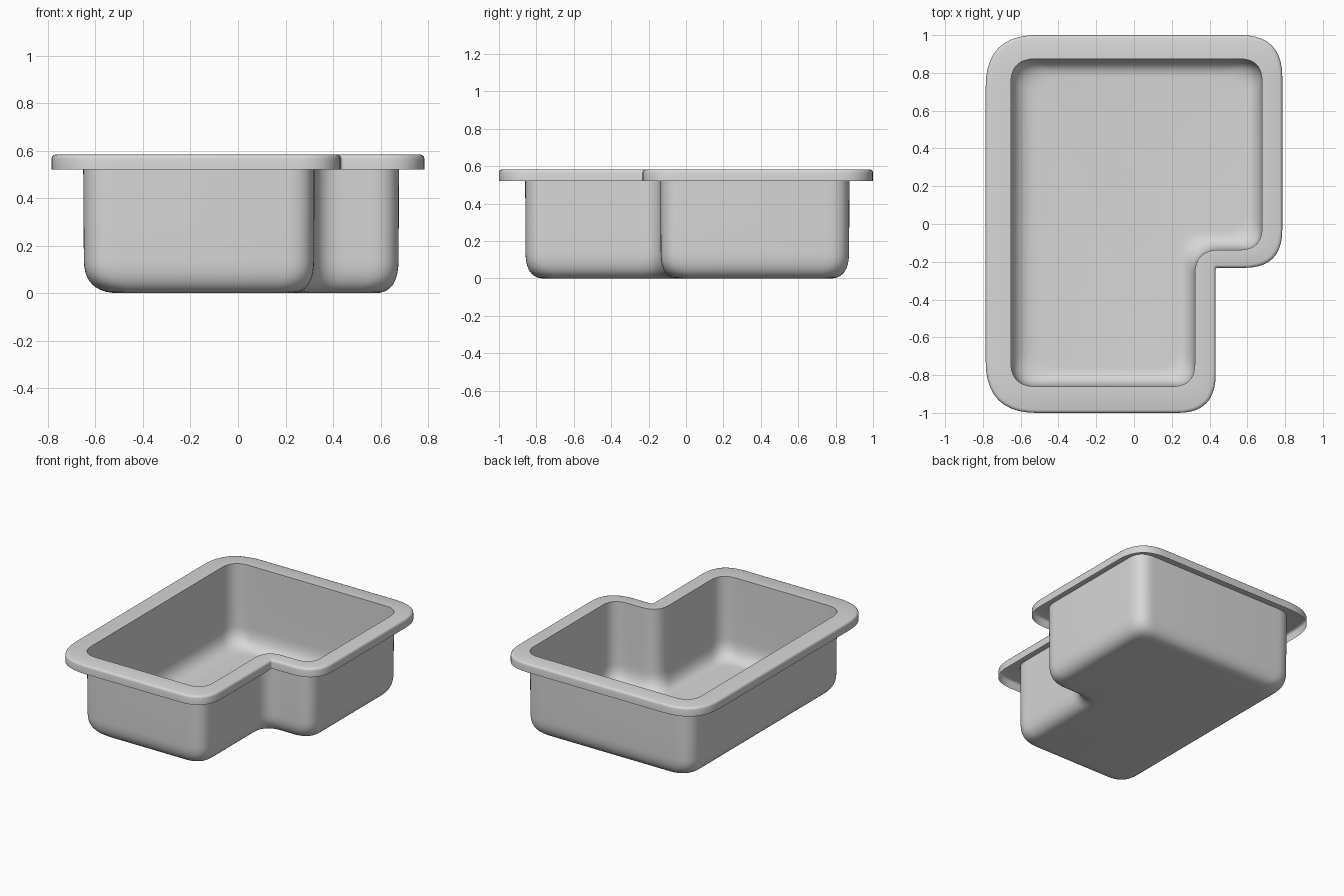
import bpy
import bmesh
from mathutils import Vector

STEPS = 10  # segments per rounded corner

if "Cube" in bpy.data.objects:
    bpy.data.objects.remove(bpy.data.objects["Cube"])

grey = bpy.data.materials.new("light_grey")
grey.use_nodes = True
colour = (0.68, 0.68, 0.68, 1)
grey.diffuse_color = colour
grey.node_tree.nodes["Principled BSDF"].inputs["Base Color"].default_value = colour


def l_outline(left, front, notch_x, notch_y, right, back, radii, z):
    """Rounded L-shaped loop, counter-clockwise from the front left corner."""
    corners = [Vector(p) for p in ((left, front), (notch_x, front), (notch_x, notch_y),
                                   (right, notch_y), (right, back), (left, back))]
    loop = []
    for i, p in enumerate(corners):
        to_prev = (corners[i - 1] - p).normalized() * radii[i]
        to_next = (corners[(i + 1) % len(corners)] - p).normalized() * radii[i]
        for s in range(STEPS + 1):
            t = s / STEPS
            q = p + to_prev * (1 - t) ** 2 + to_next * t ** 2
            loop.append((q.x, q.y, z))
    return loop


def loft(name, loops, fill_last=False):
    """Skin a stack of matching loops."""
    bm = bmesh.new()
    rings = [[bm.verts.new(co) for co in loop] for loop in loops]
    n = len(rings[0])
    for a, b in zip(rings, rings[1:]):
        for i in range(n):
            j = (i + 1) % n
            bm.faces.new((a[i], a[j], b[j], b[i]))
    if fill_last:
        bm.faces.new(rings[-1])
    mesh = bpy.data.meshes.new(name)
    bm.to_mesh(mesh)
    bm.free()
    mesh.materials.append(grey)
    obj = bpy.data.objects.new(name, mesh)
    bpy.context.collection.objects.link(obj)
    bpy.ops.object.select_all(action='DESELECT')
    obj.select_set(True)
    bpy.context.view_layer.objects.active = obj
    bpy.ops.object.shade_smooth_by_angle(angle=0.6)
    return obj


TOP = 0.583
RIM_RADII = (0.27, 0.2, 0.015, 0.2, 0.22, 0.27)
BASIN_RADII = (0.13, 0.12, 0.13, 0.12, 0.12, 0.13)


def rim_loop(d, z):
    return l_outline(-0.785 + d, -1 + d, 0.432 - d, -0.232 + d, 0.785 - d, 1 - d, RIM_RADII, z)


def basin_loop(k, z):
    # k runs from 0 at the wall to 1 where the fillet meets the floor
    return l_outline(-0.652 + 0.15 * k, -0.86 + 0.1 * k, 0.322 - 0.1 * k,
                     -0.137 + 0.1 * k, 0.678 - 0.1 * k, 0.874 - 0.1 * k, BASIN_RADII, z)


# Rim: hanging skirt, softened edge, flat top
opening = basin_loop(0, TOP)
loft("rim", [rim_loop(0, 0.52), rim_loop(0, 0.566), rim_loop(0.002, 0.574),
             rim_loop(0.007, 0.58), rim_loop(0.015, TOP), opening])

# Basin: thin wall curving into the floor
walls = [opening, basin_loop(0.01, 0.3)]
FILLET = 0.14
for s in range(11):
    t = s / 10
    walls.append(basin_loop(0.02 + 0.98 * t ** 2, FILLET * (1 - t) ** 2))
loft("basin", walls, fill_last=True)
